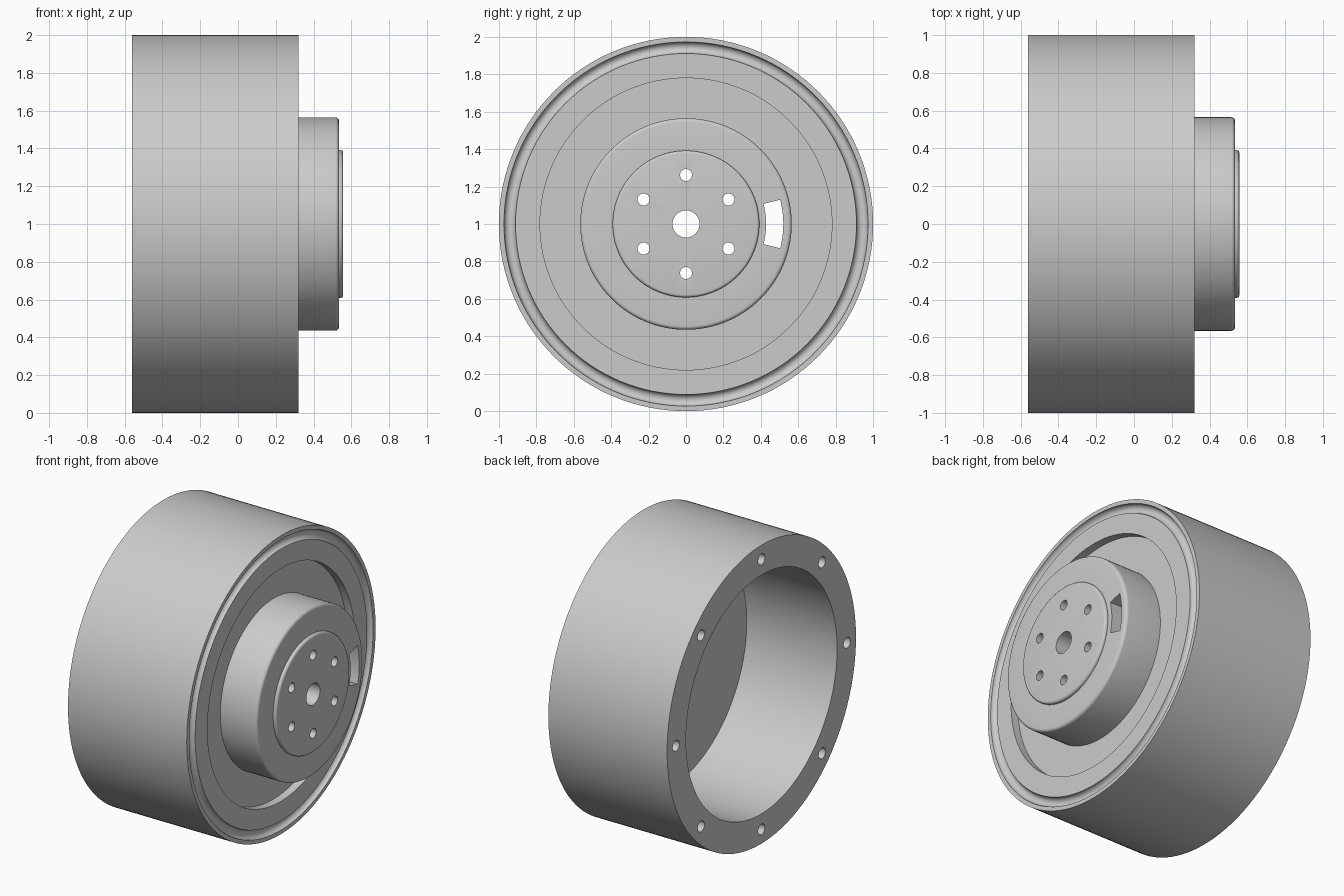
import bpy, bmesh
from math import pi, sin, cos, radians
from mathutils import Matrix

if "Cube" in bpy.data.objects:
    bpy.data.objects.remove(bpy.data.objects["Cube"])

metal = bpy.data.materials.new("plain_grey_metal")
metal.use_nodes = True
grey = (0.6, 0.6, 0.6, 1)
metal.diffuse_color = grey
metal.node_tree.nodes["Principled BSDF"].inputs["Base Color"].default_value = grey

SEGMENTS = 128
BACK, FACE, RECESS, FLOOR = -0.56, 0.32, 0.265, 0.11
HUB_END, BOSS_END = 0.535, 0.557
BORE = 0.072


def finish(name, bm):
    bmesh.ops.recalc_face_normals(bm, faces=bm.faces)
    mesh = bpy.data.meshes.new(name)
    bm.to_mesh(mesh)
    bm.free()
    mesh.materials.append(metal)
    obj = bpy.data.objects.new(name, mesh)
    bpy.context.collection.objects.link(obj)
    return obj


def arc(x, r, radius, start, end, steps):
    """Profile points (x, r) on an arc; 0 degrees points outward, 90 to the front."""
    angles = [radians(start + (end - start) * i / steps) for i in range(steps + 1)]
    return [(x + radius * sin(a), r + radius * cos(a)) for a in angles]


def turn(name, profile):
    """Turn a closed (x, radius) profile about the x axis, centred at z = 1."""
    bm = bmesh.new()
    rings = []
    for i in range(SEGMENTS):
        a = 2 * pi * i / SEGMENTS
        rings.append([bm.verts.new((x, r * sin(a), 1 + r * cos(a))) for x, r in profile])
    for i, ring in enumerate(rings):
        after = rings[(i + 1) % SEGMENTS]
        for j in range(len(profile)):
            k = (j + 1) % len(profile)
            bm.faces.new((ring[j], ring[k], after[k], after[j]))
    return finish(name, bm)


def drills(name, count, circle, radius, x0, x1, sides=24):
    """A ring of round cutters parallel to the x axis."""
    bm = bmesh.new()
    for i in range(count):
        a = 2 * pi * i / count
        place = Matrix.Translation(((x0 + x1) / 2, circle * sin(a), 1 + circle * cos(a)))
        bmesh.ops.create_cone(bm, cap_ends=True, segments=sides, radius1=radius,
                              radius2=radius, depth=x1 - x0,
                              matrix=place @ Matrix.Rotation(pi / 2, 4, 'Y'))
    return finish(name, bm)


def slot_cutter(name, inner, outer, half_angle, x0, x1, steps=8):
    """A curved slot cutter on the +y side."""
    bm = bmesh.new()
    angles = [radians(half_angle * (2 * i / steps - 1)) for i in range(steps + 1)]
    outline = [(inner, a) for a in angles] + [(outer, a) for a in reversed(angles)]
    face = bm.faces.new([bm.verts.new((x0, r * cos(a), 1 + r * sin(a))) for r, a in outline])
    pushed = bmesh.ops.extrude_face_region(bm, geom=[face], use_keep_orig=True)
    verts = [v for v in pushed["geom"] if isinstance(v, bmesh.types.BMVert)]
    bmesh.ops.translate(bm, verts=verts, vec=(x1 - x0, 0, 0))
    return finish(name, bm)


def select_only(obj):
    bpy.ops.object.select_all(action='DESELECT')
    obj.select_set(True)
    bpy.context.view_layer.objects.active = obj


def cut(obj, cutters):
    select_only(obj)
    for cutter in cutters:
        mod = obj.modifiers.new("cut", 'BOOLEAN')
        mod.operation = 'DIFFERENCE'
        mod.solver = 'EXACT'
        mod.object = cutter
        bpy.ops.object.modifier_apply(modifier=mod.name)


# Hollow drum with a thick front plate, a rounded rim groove and a shallow recess
housing = turn("housing", [
    (BACK, 0.8), (BACK, 1.0), (FACE, 1.0),
    *arc(FACE, 0.942, 0.031, 0, -180, 10),
    (FACE, 0.78), (RECESS, 0.78), (RECESS, BORE), (FLOOR, BORE), (FLOOR, 0.8)])

# Hub with rounded rim and a raised boss
hub = turn("hub", [
    (RECESS, BORE), (RECESS, 0.565),
    *arc(HUB_END - 0.02, 0.545, 0.02, 0, 90, 5),
    (HUB_END, 0.392),
    *arc(BOSS_END - 0.015, 0.377, 0.015, 0, 90, 4),
    (BOSS_END, BORE)])

# Through holes and slot, then blind holes in the back rim
boss_holes = drills("boss_hole_cutter", 6, 0.262, 0.032, 0, 0.7)
slot = slot_cutter("slot_cutter", 0.428, 0.52, 14.5, 0, 0.7)
rim_holes = drills("rim_hole_cutter", 8, 0.905, 0.036, BACK - 0.1, BACK + 0.2)
cut(housing, [boss_holes, slot, rim_holes])
cut(hub, [boss_holes, slot])
for cutter in (boss_holes, slot, rim_holes):
    bpy.data.objects.remove(cutter)

for part in (housing, hub):
    select_only(part)
    bpy.ops.object.shade_smooth_by_angle(angle=radians(30))
